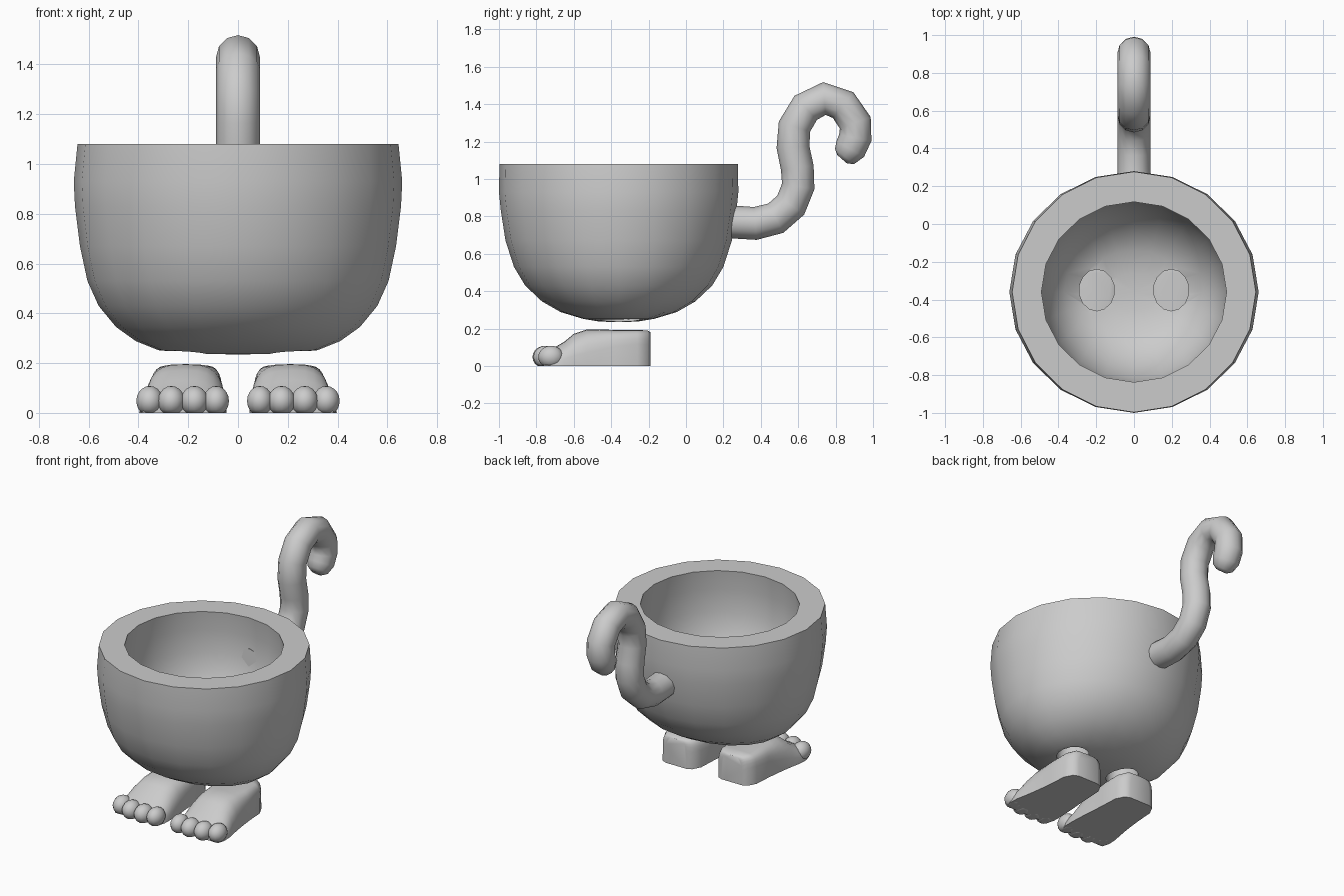
import bpy, bmesh, math
from mathutils import Vector, Matrix

if "Cube" in bpy.data.objects:
    bpy.data.objects.remove(bpy.data.objects["Cube"])

grey = bpy.data.materials.new("plain_grey")
grey.diffuse_color = (0.6, 0.6, 0.6, 1)
grey.use_nodes = True
grey.node_tree.nodes["Principled BSDF"].inputs["Base Color"].default_value = grey.diffuse_color


def finish(name, bm, angle=40):
    bmesh.ops.recalc_face_normals(bm, faces=bm.faces)
    me = bpy.data.meshes.new(name)
    bm.to_mesh(me)
    bm.free()
    ob = bpy.data.objects.new(name, me)
    bpy.context.collection.objects.link(ob)
    me.materials.append(grey)
    smooth(ob, angle)
    return ob


def smooth(ob, angle):
    bpy.ops.object.select_all(action='DESELECT')
    ob.select_set(True)
    bpy.context.view_layer.objects.active = ob
    bpy.ops.object.shade_smooth_by_angle(angle=math.radians(angle))


def loft(bm, rings):
    """Join closed rings of points; a one-point ring is a pole."""
    vr = [[bm.verts.new(p) for p in r] for r in rings]
    for a, b in zip(vr, vr[1:]):
        n = max(len(a), len(b))
        for i in range(n):
            j = (i + 1) % n
            if len(a) == 1:
                bm.faces.new((a[0], b[j], b[i]))
            elif len(b) == 1:
                bm.faces.new((a[i], a[j], b[0]))
            else:
                bm.faces.new((a[i], a[j], b[j], b[i]))
    for end in (vr[0], vr[-1]):
        if len(end) > 2:
            bm.faces.new(end)


# bowl: outer wall from the bottom up, flat rim, inner wall down (rx, ry, z)
CY = -0.36
outer = [(0.16, 0.10, 0.237), (0.32, 0.19, 0.252), (0.41, 0.31, 0.288),
         (0.49, 0.41, 0.345), (0.56, 0.50, 0.43), (0.605, 0.56, 0.53),
         (0.635, 0.605, 0.67), (0.655, 0.63, 0.83), (0.66, 0.64, 0.93),
         (0.645, 0.637, 1.08)]
inner = [(0.49, 0.477, 1.08), (0.50, 0.49, 0.95), (0.495, 0.485, 0.80),
         (0.475, 0.455, 0.68), (0.435, 0.40, 0.57), (0.37, 0.32, 0.48),
         (0.28, 0.22, 0.42), (0.15, 0.10, 0.398)]


def ellipse(rx, ry, z, n=20):
    return [(rx * math.sin(2 * math.pi * i / n),
             CY + ry * math.cos(2 * math.pi * i / n), z) for i in range(n)]


bm = bmesh.new()
loft(bm, [[(0, CY, 0.235)]] + [ellipse(*r) for r in outer + inner]
     + [[(0, CY, 0.393)]])
bowl = finish("bowl", bm)

# two leg holes through the bowl floor
for s in (-1, 1):
    bm = bmesh.new()
    bmesh.ops.create_cone(bm, cap_ends=True, segments=14, radius1=1, radius2=1,
                          depth=0.6,
                          matrix=Matrix.Translation((s * 0.197, -0.35, 0.35))
                          @ Matrix.Diagonal((0.094, 0.11, 1, 1)))
    cutter = finish("hole_cutter", bm)
    cutter.hide_render = True
    bpy.context.view_layer.objects.active = bowl
    mod = bowl.modifiers.new("hole", 'BOOLEAN')
    mod.operation, mod.solver, mod.object = 'DIFFERENCE', 'EXACT', cutter
    bpy.ops.object.modifier_apply(modifier=mod.name)
    bpy.data.objects.remove(cutter)
smooth(bowl, 40)

# tail handle: round tube swept along an S-shaped path (y, z)
path = [(0.115, 0.78), (0.25, 0.77), (0.37, 0.762), (0.48, 0.79),
        (0.56, 0.86), (0.60, 0.96), (0.595, 1.06), (0.572, 1.17),
        (0.58, 1.28), (0.64, 1.38), (0.74, 1.43), (0.84, 1.395),
        (0.905, 1.30), (0.905, 1.22), (0.878, 1.16), (0.848, 1.12),
        (0.835, 1.105)]
radii = [0.088] * 14 + [0.085, 0.065, 0.035]
pts = [Vector((0, y, z)) for y, z in path]
rings = []
for i, p in enumerate(pts):
    t = (pts[min(i + 1, len(pts) - 1)] - pts[max(i - 1, 0)]).normalized()
    side = Vector((1, 0, 0))
    up = side.cross(t)
    rings.append([p + radii[i] * (side * math.cos(a) + up * math.sin(a))
                  for a in (2 * math.pi * k / 12 for k in range(12))])
bm = bmesh.new()
loft(bm, rings)
finish("tail_handle", bm, 50)

# feet: (y, centre x, half width, height, squareness) from heel to toes
foot = [(-0.19, 0.207, 0.075, 0.18, 5), (-0.205, 0.207, 0.11, 0.19, 6),
        (-0.26, 0.207, 0.138, 0.192, 6), (-0.38, 0.208, 0.145, 0.192, 5),
        (-0.46, 0.21, 0.152, 0.196, 3.6), (-0.53, 0.212, 0.16, 0.195, 3),
        (-0.60, 0.216, 0.168, 0.172, 2.6), (-0.65, 0.22, 0.174, 0.13, 2.5),
        (-0.71, 0.222, 0.175, 0.095, 2.5), (-0.76, 0.222, 0.16, 0.06, 2.5)]
# toes: centre x, centre y, radius x
toes = [(0.088, -0.745, 0.053), (0.175, -0.753, 0.056),
        (0.268, -0.748, 0.055), (0.355, -0.722, 0.055)]


def section(y, cx, w, h, n):
    out = []
    for i in range(15):
        a = math.pi * i / 14
        c, s = math.cos(a), max(math.sin(a), 0)
        if i == 14:
            s = 0
        out.append((cx + w * math.copysign(abs(c) ** (2 / n), c), y,
                    h * s ** (2 / n)))
    return out


for name, s in (("left_foot", -1), ("right_foot", 1)):
    bm = bmesh.new()
    loft(bm, [section(*f) for f in foot])
    for x, y, r in toes:
        bmesh.ops.create_uvsphere(bm, u_segments=14, v_segments=10, radius=1,
                                  matrix=Matrix.Translation((x, y, 0.048))
                                  @ Matrix.Diagonal((r, 0.068, 0.06, 1)))
    # flatten the sole and mirror
    for v in bm.verts:
        v.co.z = max(v.co.z, 0)
        v.co.x *= s
    finish(name, bm, 50)
